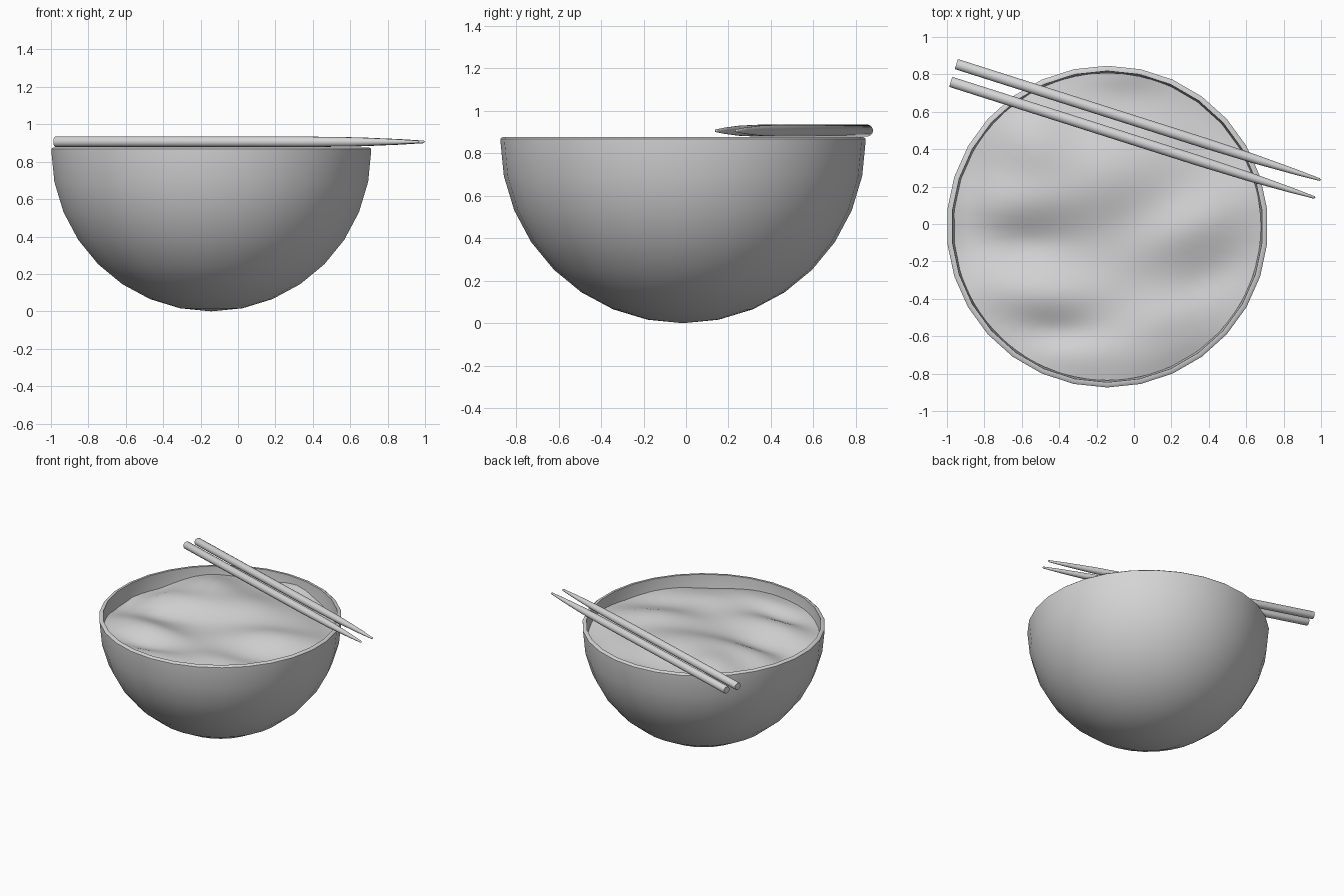
import bpy, bmesh, math
from mathutils import Vector

if "Cube" in bpy.data.objects:
    bpy.data.objects.remove(bpy.data.objects["Cube"], do_unlink=True)

CENTRE = Vector((-0.143, -0.014, 0))
R = 0.86
INNER = 0.832
GREY = (0.66, 0.66, 0.66, 1)

grey = bpy.data.materials.new("plain grey")
grey.use_nodes = True
grey.diffuse_color = GREY
grey.node_tree.nodes["Principled BSDF"].inputs["Base Color"].default_value = GREY


def lathe(name, profile, sides, turn=0.0, height=None):
    """Spin (radius, z) points round the z axis; radius 0 makes a pole."""
    bm = bmesh.new()
    rings = []
    for r, z in profile:
        n = 1 if r == 0 else sides
        ring = []
        for i in range(n):
            a = turn + math.tau * i / sides
            x, y = r * math.cos(a), r * math.sin(a)
            ring.append(bm.verts.new((x, y, height(x, y) if height else z)))
        rings.append(ring)
    for a, b in zip(rings, rings[1:]):
        for i in range(sides):
            j = (i + 1) % sides
            quad = [a[i % len(a)], a[j % len(a)], b[j % len(b)], b[i % len(b)]]
            bm.faces.new(list(dict.fromkeys(quad)))
    if not height:
        bmesh.ops.recalc_face_normals(bm, faces=bm.faces)
    mesh = bpy.data.meshes.new(name)
    bm.to_mesh(mesh)
    bm.free()
    mesh.materials.append(grey)
    obj = bpy.data.objects.new(name, mesh)
    bpy.context.collection.objects.link(obj)
    return obj


def smooth(obj, degrees):
    bpy.ops.object.select_all(action="DESELECT")
    obj.select_set(True)
    bpy.context.view_layer.objects.active = obj
    bpy.ops.object.shade_smooth_by_angle(angle=math.radians(degrees))


# Bowl: half sphere outside, thin lip, half sphere inside
def arc(radius):
    return [(radius * math.sin(k * math.pi / 16), R - radius * math.cos(k * math.pi / 16))
            for k in range(1, 9)]


outer = [(0, 0)] + arc(R)
lip = [(R, 0.868), (R - 0.010, 0.876), (INNER, 0.876)]
inner = arc(INNER)[::-1] + [(0, R - INNER)]
bowl = lathe("bowl", outer + lip + inner, 30, math.pi / 2)
bowl.location = CENTRE
smooth(bowl, 40)

# Filling: ridges given as (x, y, length, width, turn in degrees, height)
RIDGES = [
    (-0.15, 0.28, 0.40, 0.27, 5, 0.085),
    (-0.55, 0.45, 0.20, 0.22, 30, 0.065),
    (-0.62, 0.12, 0.32, 0.13, 0, 0.045),
    (0.30, -0.02, 0.36, 0.16, 26, 0.06),
    (-0.50, -0.37, 0.34, 0.13, -3, 0.055),
    (-0.20, -0.70, 0.40, 0.14, -5, 0.03),
    (0.15, -0.50, 0.28, 0.15, 20, 0.035),
    (-0.05, 0.82, 0.18, 0.10, 0, 0.04),
    (-0.90, 0.10, 0.12, 0.40, 0, -0.04),
    (-0.62, -0.10, 0.26, 0.09, 0, -0.025),
    (-0.42, -0.58, 0.20, 0.08, 0, -0.03),
    (0.40, -0.30, 0.25, 0.10, 25, -0.02),
    (0.30, -0.76, 0.30, 0.09, 25, -0.03),
    (0.38, 0.55, 0.35, 0.14, -45, -0.03),
]


def filling_height(x, y):
    z = 0.785
    for cx, cy, length, width, turn, h in RIDGES:
        t = math.radians(turn)
        dx, dy = x + CENTRE.x - cx, y + CENTRE.y - cy
        u = (dx * math.cos(t) + dy * math.sin(t)) / length
        v = (dy * math.cos(t) - dx * math.sin(t)) / width
        z += h * math.exp(-u * u - v * v)
    return z


disc = [(0.822 * k / 28, 0) for k in range(28, -1, -1)]
filling = lathe("filling", disc, 60, math.pi / 2, filling_height)
filling.location = CENTRE
smooth(filling, 80)

# Chopsticks: straight handle, long taper to a small blunt tip
for name, start, end in (
        ("back_chopstick", (-0.95, 0.855, 0.907), (1.0, 0.235, 0.906)),
        ("front_chopstick", (-0.98, 0.76, 0.907), (0.97, 0.14, 0.906))):
    way = Vector(end) - Vector(start)
    n = way.length
    stick = lathe(name, [(0, 0), (0.025, 0), (0.028, 0.005), (0.028, 0.68 * n), (0.024, 0.82 * n),
                         (0.015, 0.93 * n), (0.007, 0.996 * n), (0, n)], 20)
    stick.location = start
    stick.rotation_euler = way.to_track_quat("Z", "Y").to_euler()
    smooth(stick, 40)
